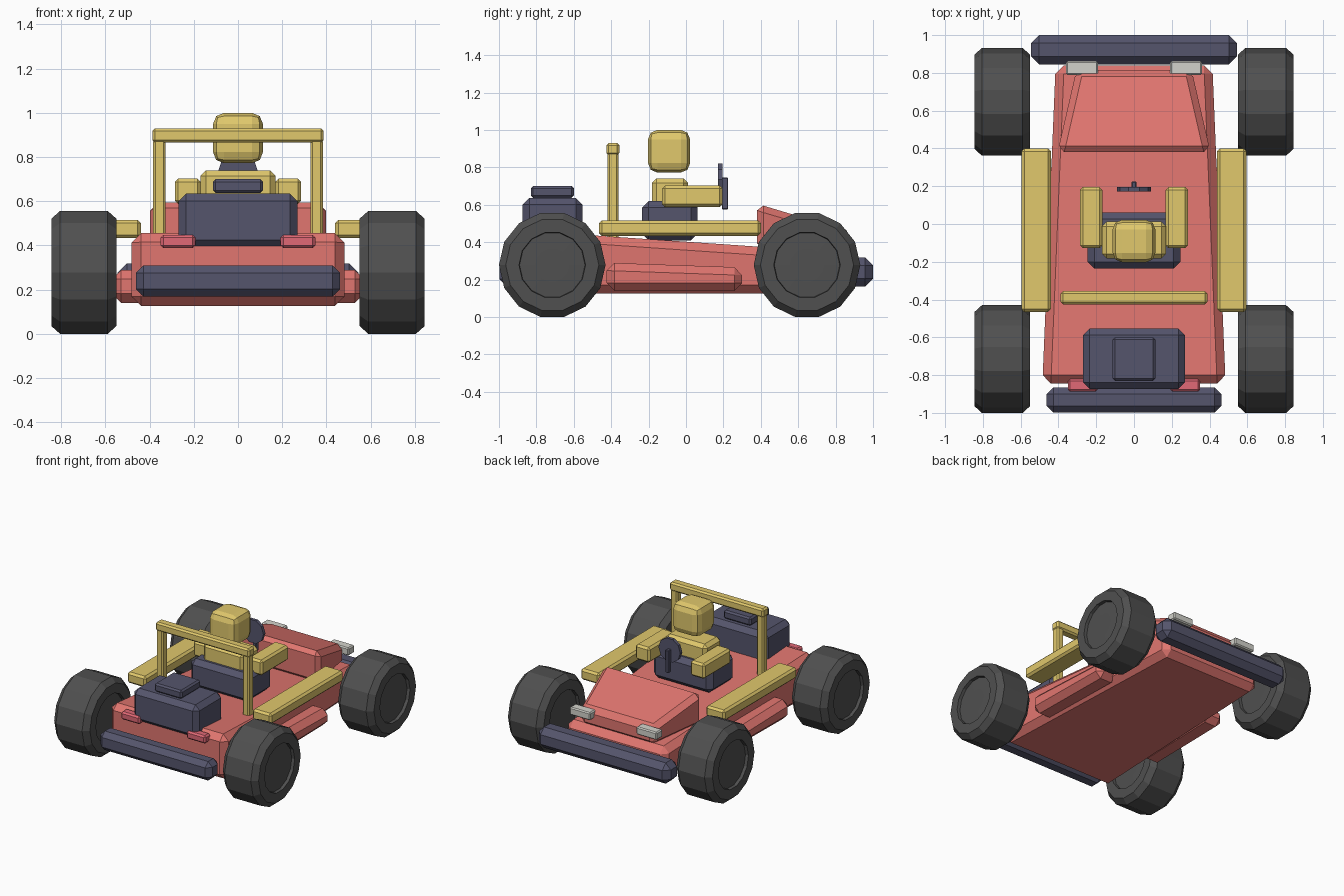
import bpy, bmesh, math

if "Cube" in bpy.data.objects:
    bpy.data.objects.remove(bpy.data.objects["Cube"])


def material(name, r, g, b):
    m = bpy.data.materials.new(name)
    m.diffuse_color = (r, g, b, 1)
    m.use_nodes = True
    m.node_tree.nodes["Principled BSDF"].inputs["Base Color"].default_value = m.diffuse_color
    return m


RED = material("red_paint", 0.75, 0.18, 0.16)
LAMP_RED = material("lamp_red", 0.75, 0.14, 0.18)
YELLOW = material("yellow_paint", 0.75, 0.58, 0.15)
NAVY = material("navy_paint", 0.09, 0.09, 0.15)
RUBBER = material("rubber", 0.08, 0.08, 0.08)
LAMP = material("lamp_white", 0.65, 0.65, 0.6)


def finish(name, bm, mat):
    bmesh.ops.recalc_face_normals(bm, faces=bm.faces)
    me = bpy.data.meshes.new(name)
    bm.to_mesh(me)
    bm.free()
    me.materials.append(mat)
    ob = bpy.data.objects.new(name, me)
    bpy.context.collection.objects.link(ob)
    return ob


def block(name, mat, back, front, bevel=0.02, seg=1):
    """Bevelled block between two rectangles (y, x0, x1, z0, z1)."""
    bm = bmesh.new()
    ends = []
    for y, x0, x1, z0, z1 in (back, front):
        ends.append([bm.verts.new(p) for p in
                     ((x0, y, z0), (x1, y, z0), (x1, y, z1), (x0, y, z1))])
    a, b = ends
    bm.faces.new(a)
    bm.faces.new(b[::-1])
    for i in range(4):
        j = (i + 1) % 4
        bm.faces.new((a[j], a[i], b[i], b[j]))
    bmesh.ops.recalc_face_normals(bm, faces=bm.faces)
    bmesh.ops.bevel(bm, geom=bm.edges[:], offset=bevel, segments=seg,
                    profile=0.5, affect='EDGES')
    return finish(name, bm, mat)


def box(name, mat, x, y, z, bevel=0.02, seg=1):
    return block(name, mat, (y[0], *x, *z), (y[1], *x, *z), bevel, seg)


def lathe_x(name, mat, profile, n, loc):
    """Closed solid spun about the x axis from (x, radius) points."""
    bm = bmesh.new()
    rings = []
    for x, r in profile:
        rings.append([bm.verts.new((loc[0] + x,
                                    loc[1] + r * math.cos(2 * math.pi * k / n),
                                    loc[2] + r * math.sin(2 * math.pi * k / n)))
                      for k in range(n)])
    for a, b in zip(rings, rings[1:]):
        for k in range(n):
            m = (k + 1) % n
            bm.faces.new((a[k], a[m], b[m], b[k]))
    bm.faces.new(rings[0])
    bm.faces.new(rings[-1])
    return finish(name, bm, mat)


# Tapered chassis and sloping nose
block("chassis", RED, (-0.845, -0.485, 0.485, 0.125, 0.46),
      (0.84, -0.415, 0.415, 0.125, 0.345), 0.045)
block("nose", RED, (0.38, -0.405, 0.405, 0.36, 0.605),
      (0.815, -0.305, 0.305, 0.33, 0.475), 0.035)

# Bumpers
box("front_bumper", NAVY, (-0.545, 0.545), (0.845, 1.0), (0.163, 0.318), 0.042)
box("rear_bumper", NAVY, (-0.462, 0.462), (-0.998, -0.865), (0.168, 0.31), 0.035)

# Engine block and its cover
box("engine", NAVY, (-0.27, 0.27), (-0.873, -0.553), (0.39, 0.635), 0.035)
box("engine_cover", NAVY, (-0.113, 0.113), (-0.83, -0.6), (0.637, 0.7), 0.012)

# Seat and driver
box("seat", NAVY, (-0.245, 0.245), (-0.235, 0.062), (0.41, 0.62), 0.035)
box("torso", YELLOW, (-0.17, 0.17), (-0.183, 0.012), (0.5, 0.74), 0.025)
box("helmet", YELLOW, (-0.113, 0.113), (-0.203, 0.022), (0.772, 1.0), 0.05, 2)

# Steering wheel and column
lathe = lathe_x("steering_wheel", NAVY, ((-0.012, 0.09), (0.012, 0.09)), 10, (0, 0, 0))
lathe.rotation_euler = (0, 0, math.pi / 2)
lathe.location = (0, 0.184, 0.735)
box("steering_column", NAVY, (-0.013, 0.013), (0.192, 0.225), (0.575, 0.745), 0.004)

# Roll bar crosspiece
box("roll_bar_top", YELLOW, (-0.388, 0.388), (-0.426, -0.356), (0.865, 0.93), 0.012)

TYRE = ((0.128, 0.09), (0.125, 0.175), (0.1475, 0.178), (0.1475, 0.249), (0.108, 0.285))
TYRE = TYRE + tuple((-x, r) for x, r in TYRE[::-1])

# Mirrored parts on both sides
for side, s in (("right", 1), ("left", -1)):
    def span(a, b):
        return tuple(sorted((s * a, s * b)))

    for end, y in (("front", 0.647), ("rear", -0.715)):
        lathe_x(f"{end}_{side}_wheel", RUBBER, TYRE, 14, (s * 0.6975, y, 0.278))
    box(f"{side}_rail", YELLOW, span(0.44, 0.596), (-0.465, 0.4), (0.433, 0.516), 0.015)
    block(f"{side}_side_pod", RED, (-0.425, *span(0.4, 0.572), 0.14, 0.29),
          (0.3, *span(0.38, 0.56), 0.14, 0.265), 0.042)
    box(f"{side}_arm", YELLOW, span(0.168, 0.286), (-0.128, 0.195), (0.588, 0.702), 0.015)
    box(f"{side}_roll_bar_post", YELLOW, span(0.328, 0.384), (-0.42, -0.362), (0.4, 0.88), 0.01)
    box(f"{side}_headlight", LAMP, span(0.19, 0.36), (0.79, 0.862), (0.41, 0.468), 0.008)
    box(f"{side}_tail_light", LAMP_RED, span(0.193, 0.35), (-0.888, -0.82), (0.388, 0.447), 0.012)
